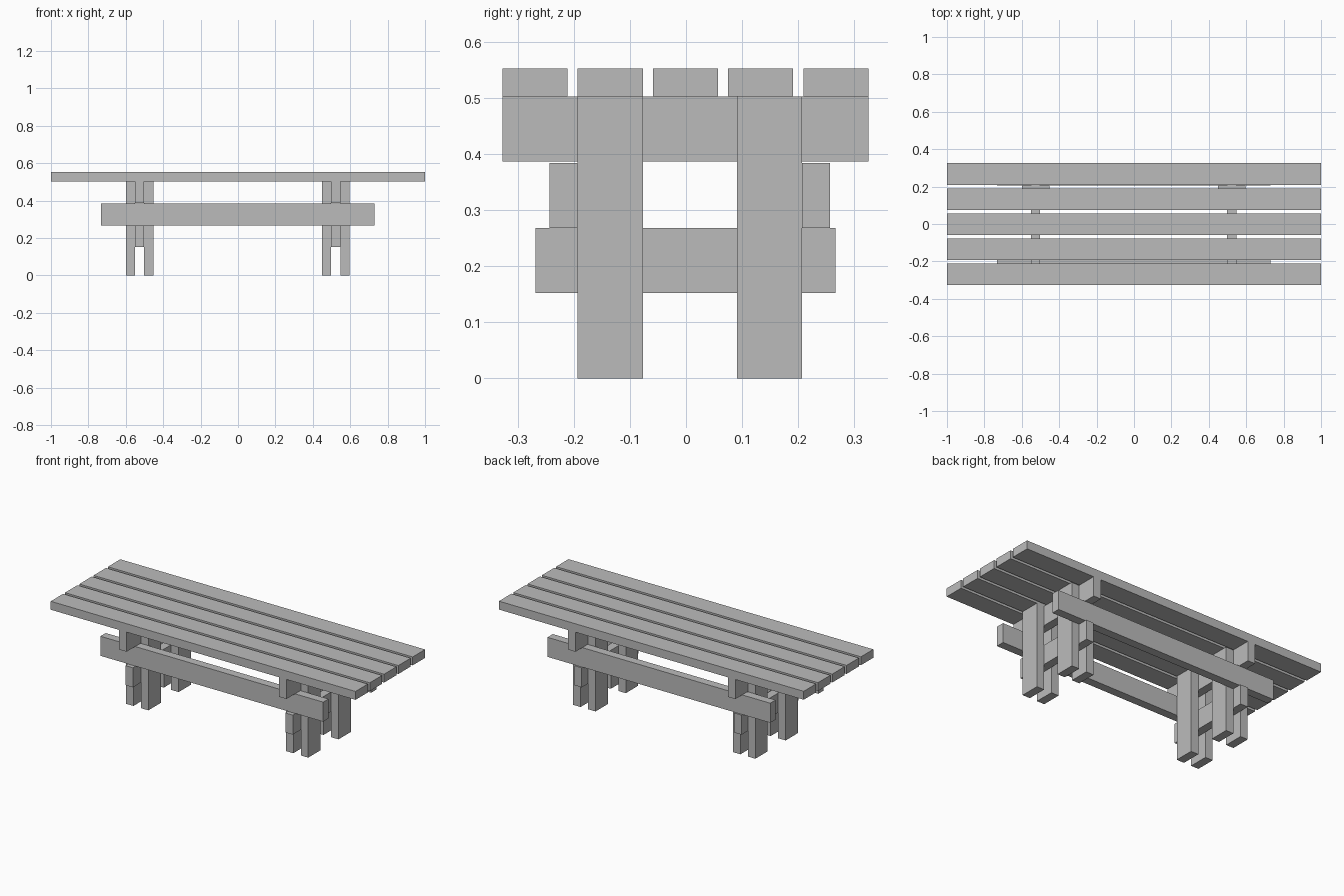
import bpy

cube = bpy.data.objects.get("Cube")
if cube:
    bpy.data.objects.remove(cube, do_unlink=True)

# Single plain grey for all timber
grey = bpy.data.materials.new("plain_grey")
grey.use_nodes = True
colour = (0.5, 0.5, 0.5, 1)
grey.diffuse_color = colour
grey.node_tree.nodes["Principled BSDF"].inputs["Base Color"].default_value = colour

THICK = 0.049   # board thickness across the trestle
WIDE = 0.116    # board width
TOP = 0.502     # underside of the table top


def board(name, x, y, z):
    """Rectangular board spanning the given (low, high) ranges."""
    spans = (x, y, z)
    bpy.ops.mesh.primitive_cube_add(size=1)
    ob = bpy.context.object
    ob.name = name
    for v in ob.data.vertices:
        v.co = [lo if c < 0 else hi for c, (lo, hi) in zip(v.co, spans)]
    ob.data.materials.append(grey)
    return ob


# Table top slats
for i in range(5):
    y = -0.327 + i * 0.134
    board(f"top_slat_{i + 1}", (-1, 1), (y, y + WIDE), (TOP, 0.552))

# Trestles: cross beams sandwiched between doubled legs
for side, x0 in (("right", -0.6), ("left", 0.449)):
    x1, x2, x3 = (x0 + THICK * k for k in (1, 2, 3))
    board(f"{side}_upper_cross_beam", (x1, x2), (-0.327, 0.325), (TOP - WIDE, TOP))
    board(f"{side}_lower_cross_beam", (x1, x2), (-0.268, 0.266), (0.152, 0.268))
    for end, y in (("front", -0.193), ("back", 0.091)):
        for n, x in enumerate((x0, x2)):
            board(f"{side}_{end}_leg_{n + 1}", (x, x + THICK), (y, y + WIDE), (0, TOP))

# Long rails resting on the lower cross beams
for end, y in (("front", -0.243), ("back", 0.207)):
    board(f"{end}_rail", (-0.733, 0.729), (y, y + 0.05), (0.268, 0.384))
